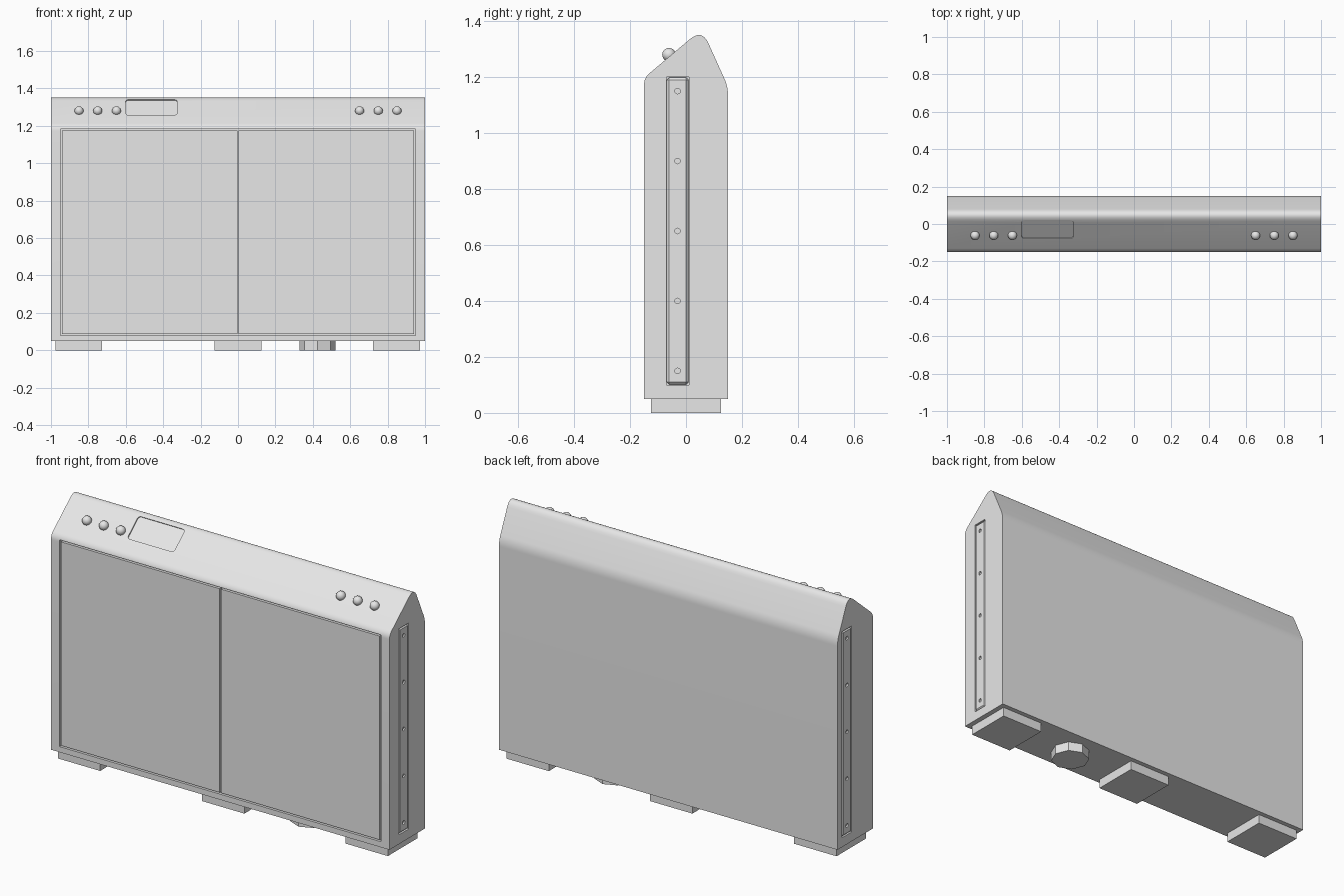
import bpy, bmesh, math
from mathutils import Matrix, Vector

old = bpy.data.objects.get("Cube")
if old:
    bpy.data.objects.remove(old, do_unlink=True)

grey = bpy.data.materials.new("light_grey")
grey.use_nodes = True
grey.diffuse_color = (0.8, 0.8, 0.8, 1)
grey.node_tree.nodes["Principled BSDF"].inputs["Base Color"].default_value = (0.8, 0.8, 0.8, 1)


def finish(name, bm, smooth=False):
    bmesh.ops.recalc_face_normals(bm, faces=bm.faces)
    mesh = bpy.data.meshes.new(name)
    bm.to_mesh(mesh)
    bm.free()
    obj = bpy.data.objects.new(name, mesh)
    bpy.context.collection.objects.link(obj)
    mesh.materials.append(grey)
    if smooth:
        smooth_by_angle(obj)
    return obj


def activate(obj):
    bpy.ops.object.select_all(action="DESELECT")
    obj.select_set(True)
    bpy.context.view_layer.objects.active = obj


def smooth_by_angle(obj):
    activate(obj)
    bpy.ops.object.shade_smooth_by_angle(angle=math.radians(30))


def box(name, center, size, bevel=0, tilt=0, upright_only=False):
    """Box, optionally bevelled and tilted about x."""
    bm = bmesh.new()
    bmesh.ops.create_cube(bm, size=1, matrix=Matrix.Diagonal((*size, 1)))
    if bevel:
        edges = [e for e in bm.edges if not upright_only
                 or abs(e.verts[0].co.z - e.verts[1].co.z) > size[2] / 2]
        bmesh.ops.bevel(bm, geom=edges, offset=bevel, affect="EDGES",
                        segments=3 if upright_only else 1, profile=0.5)
    bm.transform(Matrix.Translation(center) @ Matrix.Rotation(tilt, 4, "X"))
    return finish(name, bm)


def cylinder(name, center, radius, depth, sides, axis="Z"):
    bm = bmesh.new()
    turn = Matrix.Rotation(math.pi / 2, 4, "Y") if axis == "X" else Matrix()
    bmesh.ops.create_cone(bm, cap_ends=True, segments=sides, radius1=radius,
                          radius2=radius, depth=depth,
                          matrix=Matrix.Translation(center) @ turn)
    return finish(name, bm)


def cut(target, cutter):
    cutter.hide_render = True
    mod = target.modifiers.new("cut", "BOOLEAN")
    mod.operation, mod.solver, mod.object = "DIFFERENCE", "EXACT", cutter
    activate(target)
    bpy.ops.object.modifier_apply(modifier=mod.name)
    bpy.data.objects.remove(cutter, do_unlink=True)


def rounded(points, steps=8):
    """Round each (y, z, distance) corner of a closed profile."""
    out = []
    for i, (y, z, d) in enumerate(points):
        c = Vector((y, z))
        if not d:
            out.append(c)
            continue
        a = c + (Vector(points[i - 1][:2]) - c).normalized() * d
        b = c + (Vector(points[(i + 1) % len(points)][:2]) - c).normalized() * d
        for k in range(steps + 1):
            t = k / steps
            out.append(a * (1 - t) ** 2 + c * 2 * t * (1 - t) + b * t * t)
    return out


# Cabinet body: gabled profile extruded along x
profile = rounded([(-0.15, 0.05, 0), (-0.15, 1.197, 0.025), (0.057, 1.372, 0.057),
                   (0.15, 1.166, 0.03), (0.15, 0.05, 0)])
bm = bmesh.new()
face = bm.faces.new([bm.verts.new((-1, p.x, p.y)) for p in profile])
ext = bmesh.ops.extrude_face_region(bm, geom=[face])
bmesh.ops.translate(bm, vec=(2, 0, 0),
                    verts=[v for v in ext["geom"] if isinstance(v, bmesh.types.BMVert)])
body = finish("cabinet_body", bm)

# Front opening with two flush doors
cut(body, box("door_cutter", (0, -0.15, 0.632), (1.9, 0.03, 1.104)))
for name, s in (("left", 1), ("right", -1)):
    box(name + "_door", (s * 0.4725, -0.142, 0.632), (0.937, 0.016, 1.088))

# Shallow display recess on the sloping control panel
slope = math.atan(0.847)
cut(body, box("display_cutter", (-0.463, -0.029, 1.299), (0.275, 0.128, 0.012),
              0.015, slope, True))

# End slots holding bevelled plates with screw holes
for name, s, y in (("left", 1, -0.03), ("right", -1, 0.07)):
    cut(body, box("slot_cutter", (s, y, 0.65), (0.03, 0.08, 1.1)))
    plate = box(name + "_end_plate", (s * 0.989, y, 0.65), (0.022, 0.078, 1.098), 0.009)
    for i in range(5):
        cut(plate, cylinder("hole_cutter", (s, y, 0.15 + 0.25 * i), 0.01, 0.016, 12, "X"))
smooth_by_angle(body)

# Round control knobs on the slope
for name, s in (("left", 1), ("right", -1)):
    for i in range(3):
        bm = bmesh.new()
        place = Matrix.Translation((s * (0.65 + 0.1 * i), -0.061, 1.28))
        bmesh.ops.create_uvsphere(bm, u_segments=20, v_segments=12, radius=0.024,
                                  matrix=place @ Matrix.Rotation(slope, 4, "X"))
        finish(f"{name}_knob_{i + 1}", bm, True)

# Feet and octagonal base port
for name, x in (("right", -0.852), ("middle", 0), ("left", 0.848)):
    box(name + "_foot", (x, 0, 0.026), (0.25, 0.25, 0.052))
cylinder("base_port", (0.425, 0, 0.026), 0.097, 0.052, 8)
